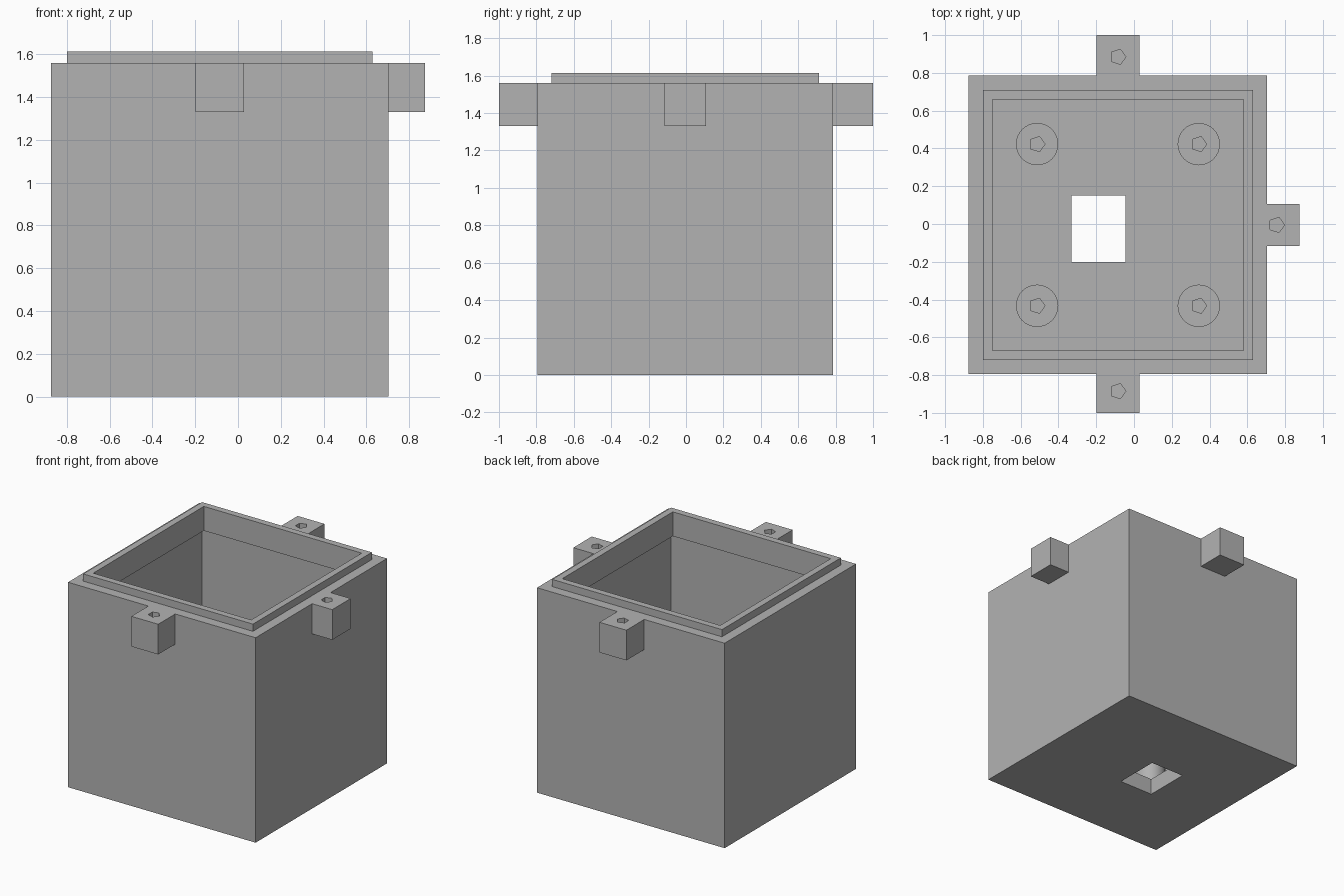
import bpy
from math import radians

default = bpy.data.objects.get("Cube")
if default:
    bpy.data.objects.remove(default, do_unlink=True)

# Single plain plastic colour
grey = bpy.data.materials.new("plain_grey")
grey.use_nodes = True
colour = (0.45, 0.45, 0.45, 1)
grey.diffuse_color = colour
grey.node_tree.nodes["Principled BSDF"].inputs["Base Color"].default_value = colour


def finish(obj, name):
    obj.name = name
    obj.data.materials.clear()
    obj.data.materials.append(grey)
    return obj


def box(name, x0, x1, y0, y1, z0, z1):
    bpy.ops.mesh.primitive_cube_add(
        size=1, location=((x0 + x1) / 2, (y0 + y1) / 2, (z0 + z1) / 2))
    obj = bpy.context.object
    obj.scale = (x1 - x0, y1 - y0, z1 - z0)
    bpy.ops.object.transform_apply(location=True, rotation=True, scale=True)
    return finish(obj, name)


def cylinder(name, x, y, z0, z1, radius, sides):
    # The first corner of the polygon points along +x
    bpy.ops.mesh.primitive_cylinder_add(
        vertices=sides, radius=radius, depth=z1 - z0,
        location=(x, y, (z0 + z1) / 2), rotation=(0, 0, radians(-90)))
    bpy.ops.object.transform_apply(location=True, rotation=True, scale=True)
    return finish(bpy.context.object, name)


def combine(target, other, operation):
    other.hide_render = True
    mod = target.modifiers.new(operation.lower(), 'BOOLEAN')
    mod.operation = operation
    mod.solver = 'EXACT'
    mod.object = other
    bpy.ops.object.select_all(action='DESELECT')
    bpy.context.view_layer.objects.active = target
    target.select_set(True)
    bpy.ops.object.modifier_apply(modifier=mod.name)
    bpy.data.objects.remove(other, do_unlink=True)


CX, CY = -0.085, -0.005      # centre of the box in plan
TOP, RIM, FLOOR = 1.56, 1.615, 0.125
LIP_BOTTOM = 1.43
HOLE = 0.042


def centred(name, half, z0, z1):
    return box(name, CX - half, CX + half, CY - half, CY + half, z0, z1)


# Box with raised lip round the opening
case = centred("box_body", 0.79, 0, TOP)
combine(case, centred("lip", 0.715, 1.0, RIM), 'UNION')

# Screw tabs on the front, back and one side
tabs = [
    (CX - 0.113, CX + 0.113, -1.0, -0.76),
    (CX - 0.113, CX + 0.113, 0.75, 1.0),
    (0.67, 0.875, CY - 0.111, CY + 0.111),
]
for tab in tabs:
    combine(case, box("screw_tab", *tab, 1.33, TOP), 'UNION')

# Cavity: narrow at the lip, wider below it
combine(case, centred("cavity", 0.715, FLOOR, LIP_BOTTOM), 'DIFFERENCE')
combine(case, centred("mouth", 0.665, 1.0, RIM + 0.2), 'DIFFERENCE')

# Rectangular opening in the floor
combine(case, box("floor_opening", -0.33, -0.045, -0.2, 0.15, -0.2, 0.4), 'DIFFERENCE')

# Blind pentagonal screw holes in the tabs
for x, y in ((CX, -0.885), (CX, 0.885), (0.755, CY)):
    combine(case, cylinder("tab_hole", x, y, 1.38, TOP + 0.1, HOLE, 5), 'DIFFERENCE')

# Round standoffs with screw holes near the floor corners
POST_TOP = 0.38
for side_x, x_name in ((-1, "right"), (1, "left")):
    for side_y, y_name in ((-1, "front"), (1, "back")):
        x, y = CX + side_x * 0.428, CY + side_y * 0.428
        post = cylinder(f"standoff_{y_name}_{x_name}", x, y, FLOOR - 0.02, POST_TOP, 0.112, 32)
        combine(post, cylinder("post_hole", x, y, FLOOR + 0.02, POST_TOP + 0.1, HOLE, 5),
                'DIFFERENCE')
        bpy.ops.object.shade_smooth_by_angle(angle=radians(30))
